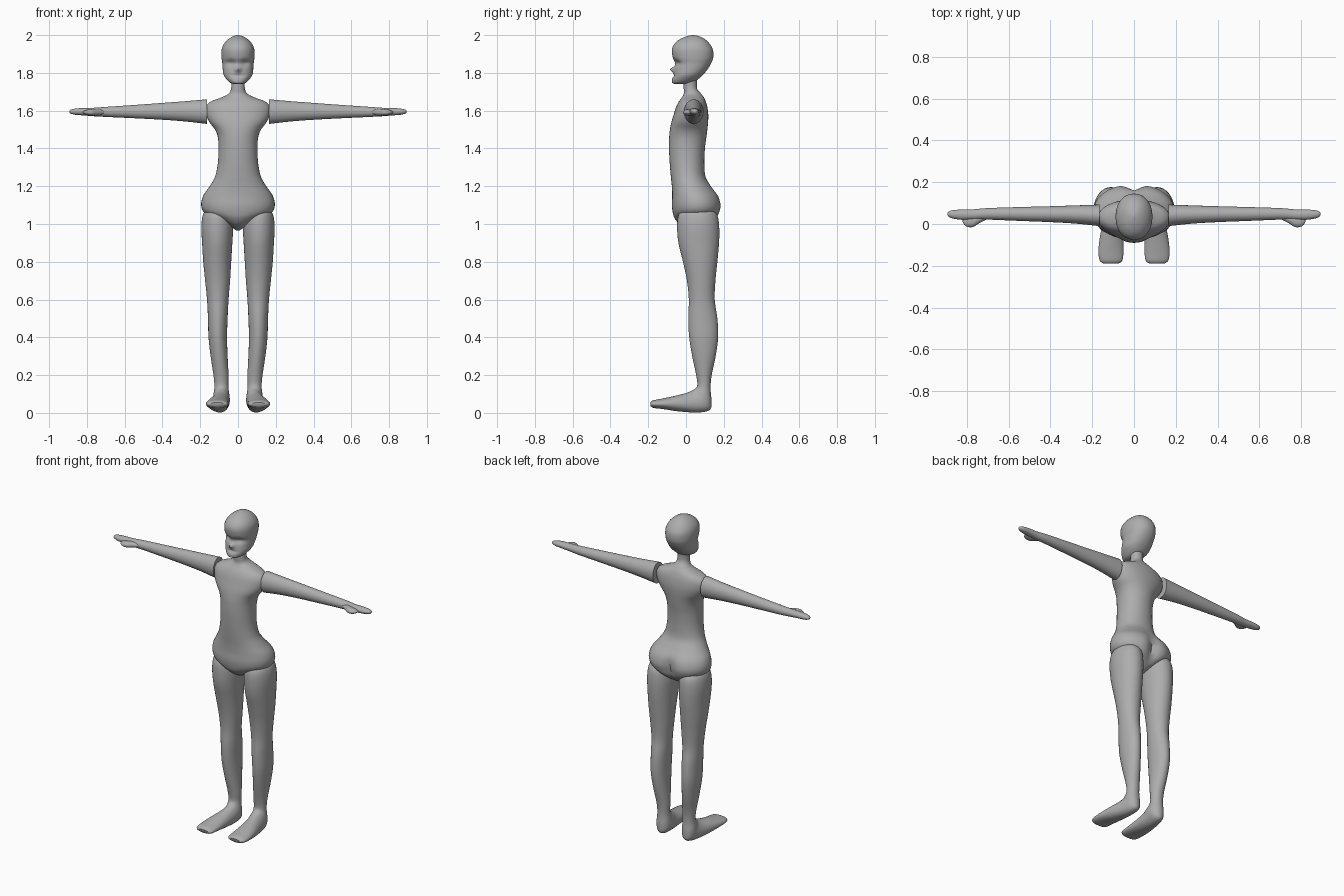
import bpy, bmesh, math
from mathutils import Vector

grey = bpy.data.materials.new("plain grey")
grey.diffuse_color = (0.42, 0.42, 0.42, 1)


def upright(rings):
    """Rings (centre x, front y, front z, back y, back z, half width)."""
    out = []
    for cx, y1, z1, y2, z2, hw in rings:
        c = Vector((cx, (y1 + y2) / 2, (z1 + z2) / 2))
        out.append((c, Vector((0, (y2 - y1) / 2, (z2 - z1) / 2)), Vector((hw, 0, 0))))
    return out


def sideways(rings):
    """Rings (x, front y, back y, low z, high z)."""
    return [(Vector((x, (y1 + y2) / 2, (z1 + z2) / 2)),
             Vector((0, (y2 - y1) / 2, 0)), Vector((0, 0, (z2 - z1) / 2)))
            for x, y1, y2, z1, z2 in rings]


def spline(a, b, c, d, t):
    return 0.5 * (2 * b + (c - a) * t + (2 * a - 5 * b + 4 * c - d) * t * t
                  + (3 * b - a - 3 * c + d) * t ** 3)


def loft(name, rings, power=2.0, mirror=False, sculpt=None, sides=40, steps=5):
    """Smooth skin through the rings, closed at both ends."""
    n, fine = len(rings), []
    for i in range(n - 1):
        q = [rings[max(0, min(n - 1, i + k))] for k in (-1, 0, 1, 2)]
        for s in range(steps):
            fine.append([spline(*[r[k] for r in q], s / steps) for k in range(3)])
    fine.append(rings[-1])
    bm = bmesh.new()
    loops = []
    for c, u, v in fine:
        loop = []
        for j in range(sides):
            a = 2 * math.pi * j / sides
            ca, sa = math.cos(a), math.sin(a)
            e = 2 / power
            co = (c + u * math.copysign(abs(ca) ** e, ca)
                  + v * math.copysign(abs(sa) ** e, sa))
            loop.append(bm.verts.new(sculpt(co) if sculpt else co))
        loops.append(loop)
    for a, b in zip(loops, loops[1:]):
        for j in range(sides):
            k = (j + 1) % sides
            bm.faces.new((a[j], a[k], b[k], b[j]))
    bm.faces.new(loops[0])
    bm.faces.new(loops[-1])
    bmesh.ops.recalc_face_normals(bm, faces=bm.faces)
    me = bpy.data.meshes.new(name)
    bm.to_mesh(me)
    bm.free()
    me.materials.append(grey)
    ob = bpy.data.objects.new(name, me)
    bpy.context.collection.objects.link(ob)
    if mirror:
        ob.modifiers.new("mirror", 'MIRROR')
    bpy.ops.object.select_all(action='DESELECT')
    ob.select_set(True)
    bpy.context.view_layer.objects.active = ob
    bpy.ops.object.shade_smooth_by_angle(angle=math.radians(50))
    return ob


def bump(v, centre, width):
    return math.exp(-((v - centre) / width) ** 2)


def level(rows, cx=0):
    """Horizontal rings (z, front y, back y, half width)."""
    return upright([(cx, y1, z, y2, z, hw) for z, y1, y2, hw in rows])


# torso with neck, shoulders, hips and buttock cleft
def cleft(co):
    if co.y > 0.05:
        co.y -= 0.035 * bump(co.x, 0, 0.035) * bump(co.z, 1.08, 0.08)
    return co


loft("torso", level([
    (0.966, 0.03, 0.07, 0.008), (0.98, 0.0, 0.10, 0.03), (1.0, -0.035, 0.135, 0.062),
    (1.03, -0.06, 0.168, 0.12), (1.06, -0.07, 0.183, 0.178), (1.1, -0.075, 0.19, 0.195),
    (1.15, -0.073, 0.175, 0.184), (1.2, -0.075, 0.135, 0.15), (1.25, -0.08, 0.104, 0.122),
    (1.32, -0.086, 0.097, 0.107), (1.4, -0.09, 0.10, 0.103), (1.46, -0.089, 0.108, 0.107),
    (1.5, -0.085, 0.113, 0.122), (1.54, -0.077, 0.117, 0.152), (1.58, -0.065, 0.118, 0.17),
    (1.62, -0.052, 0.113, 0.17), (1.648, -0.038, 0.105, 0.145), (1.67, -0.022, 0.095, 0.088),
    (1.69, -0.012, 0.08, 0.05), (1.72, -0.012, 0.058, 0.036), (1.78, -0.012, 0.06, 0.037),
]), power=2.1, sculpt=cleft)


# head with brow, eye sockets and nose
def face(co):
    if co.y < 0.0:
        sock = bump(co.z, 1.852, 0.018) * (bump(co.x, 0.038, 0.026) + bump(co.x, -0.038, 0.026))
        co.y += 0.014 * sock
        co.y -= 0.022 * bump(co.x, 0, 0.014) * bump(co.z, 1.818, 0.014)
        co.y += 0.006 * bump(co.z, 1.785, 0.008) * bump(co.x, 0, 0.03)
    return co


loft("head", level([
    (1.742, -0.062, 0.0, 0.025), (1.748, -0.073, 0.03, 0.042), (1.765, -0.074, 0.062, 0.06),
    (1.79, -0.067, 0.09, 0.076), (1.82, -0.062, 0.115, 0.081), (1.85, -0.06, 0.133, 0.083),
    (1.88, -0.07, 0.144, 0.087), (1.92, -0.075, 0.143, 0.087), (1.95, -0.064, 0.128, 0.077),
    (1.975, -0.038, 0.105, 0.056), (1.992, -0.002, 0.075, 0.03), (2.0, 0.03, 0.045, 0.006),
]), power=2.15, sculpt=face, sides=64, steps=6)

# legs and feet in one skin
leg = [(1.085, 0.03, 0.10, 0.115, 0.02), (1.07, -0.02, 0.145, 0.112, 0.06),
       (1.04, -0.042, 0.168, 0.11, 0.078), (0.98, -0.047, 0.176, 0.11, 0.084),
       (0.9, -0.04, 0.175, 0.11, 0.08), (0.8, -0.016, 0.166, 0.11, 0.074),
       (0.7, 0.005, 0.156, 0.108, 0.066), (0.6, 0.015, 0.152, 0.107, 0.057),
       (0.5, 0.012, 0.166, 0.107, 0.052), (0.4, 0.017, 0.17, 0.107, 0.049),
       (0.3, 0.033, 0.157, 0.1, 0.045), (0.2, 0.054, 0.136, 0.09, 0.04)]
foot = [(0.088, 0.06, 0.15, 0.13, 0.13, 0.037), (0.088, 0.05, 0.13, 0.135, 0.06, 0.042),
        (0.088, 0.03, 0.118, 0.125, 0.015, 0.045), (0.095, 0.0, 0.105, 0.06, 0.002, 0.048),
        (0.105, -0.06, 0.09, -0.04, 0.008, 0.056), (0.11, -0.13, 0.075, -0.12, 0.02, 0.06),
        (0.11, -0.175, 0.066, -0.17, 0.026, 0.055), (0.11, -0.19, 0.055, -0.187, 0.035, 0.038)]
loft("legs", upright([(cx, y1, z, y2, z, hw) for z, y1, y2, cx, hw in leg] + foot),
     mirror=True)

# arms, straight out, with mitten hands
loft("arms", sideways([
    (0.165, -0.01, 0.093, 1.53, 1.66), (0.28, 0.002, 0.089, 1.543, 1.65),
    (0.4, 0.009, 0.085, 1.552, 1.641), (0.55, 0.015, 0.081, 1.56, 1.63),
    (0.7, 0.021, 0.076, 1.567, 1.62), (0.77, 0.02, 0.07, 1.571, 1.615),
    (0.82, 0.02, 0.069, 1.575, 1.614), (0.86, 0.025, 0.067, 1.578, 1.611),
    (0.884, 0.033, 0.061, 1.584, 1.606), (0.892, 0.042, 0.053, 1.59, 1.6),
]), mirror=True)

# thumbs
loft("thumbs", sideways([
    (0.7, 0.025, 0.05, 1.585, 1.6), (0.74, 0.004, 0.048, 1.575, 1.608),
    (0.77, -0.014, 0.042, 1.573, 1.608), (0.795, -0.014, 0.035, 1.576, 1.605),
    (0.812, -0.004, 0.03, 1.582, 1.6), (0.82, 0.01, 0.025, 1.588, 1.595),
]), mirror=True, sides=24)
